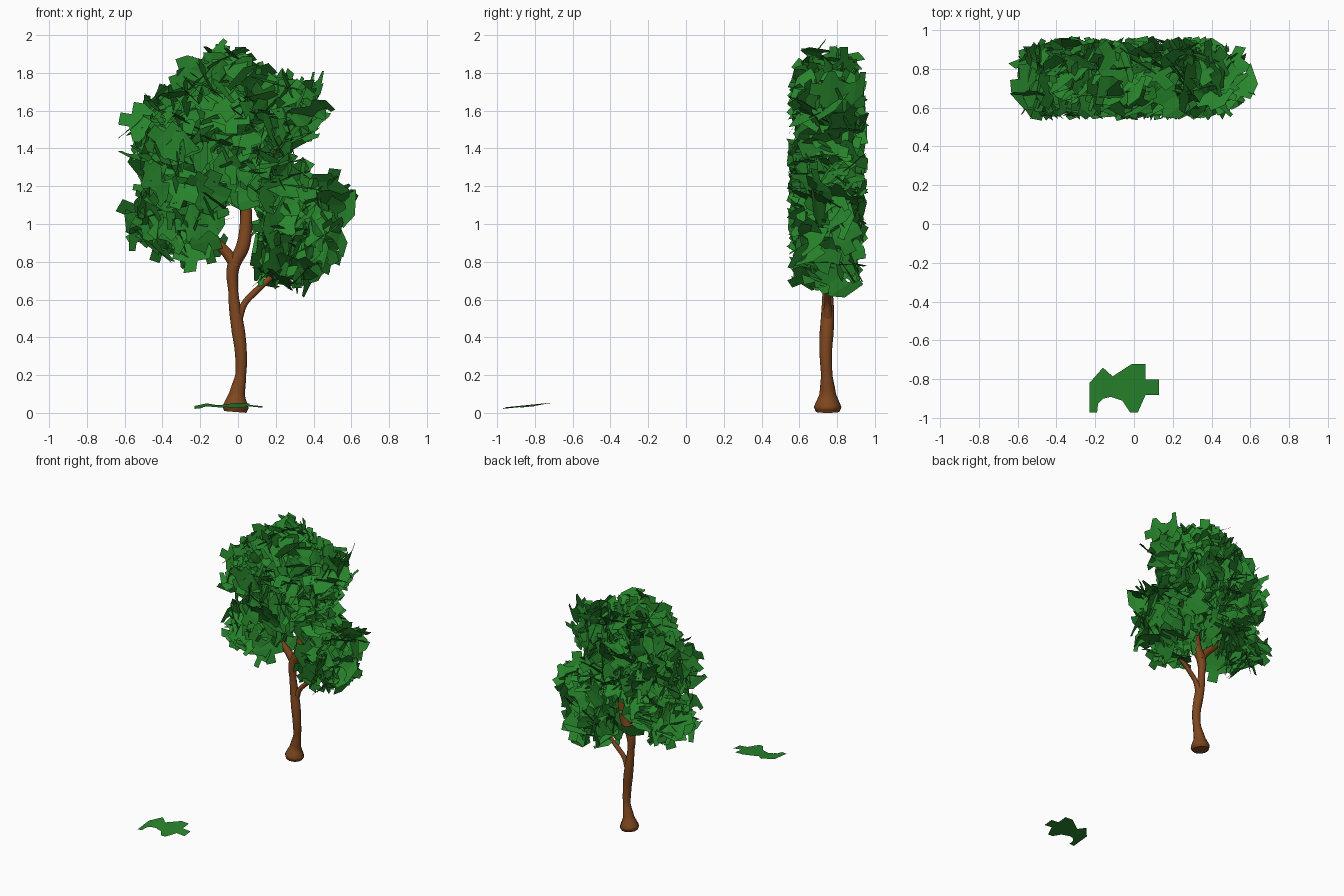
import bpy, bmesh, math, random
from mathutils import Matrix, Vector, Quaternion

if "Cube" in bpy.data.objects:
    bpy.data.objects.remove(bpy.data.objects["Cube"])

random.seed(5)
TREE_Y = 0.75


def material(name, color):
    m = bpy.data.materials.new(name)
    m.diffuse_color = (*color, 1)
    m.use_nodes = True
    m.node_tree.nodes["Principled BSDF"].inputs["Base Color"].default_value = m.diffuse_color
    return m


bark = material("bark", (0.21, 0.062, 0.014))
green = material("leaf_green", (0.021, 0.235, 0.025))


def limb(name, points):
    """Tapered round tube through (x, y offset, z, radius) points."""
    cu = bpy.data.curves.new(name, 'CURVE')
    cu.dimensions = '3D'
    cu.bevel_depth = 1.0
    cu.bevel_resolution = 3
    cu.resolution_u = 5
    cu.use_fill_caps = True
    sp = cu.splines.new('BEZIER')
    sp.bezier_points.add(len(points) - 1)
    for bp, (x, y, z, r) in zip(sp.bezier_points, points):
        bp.co = (x, TREE_Y + y, z)
        bp.radius = r
        bp.handle_left_type = bp.handle_right_type = 'AUTO'
    ob = bpy.data.objects.new(name, cu)
    bpy.context.collection.objects.link(ob)
    bpy.ops.object.select_all(action='DESELECT')
    ob.select_set(True)
    bpy.context.view_layer.objects.active = ob
    bpy.ops.object.convert(target='MESH')
    ob = bpy.context.object
    ob.data.materials.clear()
    ob.data.materials.append(bark)
    bpy.ops.object.shade_smooth_by_angle(angle=math.radians(50))


# Trunk with flared foot, then the forks
limb("trunk", [(-0.015, 0, 0.005, 0.062), (-0.013, 0, 0.03, 0.073), (-0.005, 0, 0.10, 0.044),
               (0.014, -0.005, 0.20, 0.030), (0.015, -0.01, 0.32, 0.033), (0.002, -0.005, 0.43, 0.037),
               (-0.013, 0, 0.53, 0.034), (-0.026, 0, 0.65, 0.027), (-0.026, 0, 0.77, 0.035),
               (0.025, 0, 0.88, 0.038), (0.042, 0.01, 1.0, 0.034), (0.042, 0.01, 1.15, 0.03),
               (0.07, 0, 1.4, 0.02), (0.08, 0, 1.62, 0.008)])
limb("left_branch", [(-0.01, 0, 0.78, 0.034), (-0.07, 0, 0.86, 0.028), (-0.15, 0, 0.94, 0.024),
                     (-0.22, 0.02, 1.08, 0.018), (-0.30, 0.02, 1.3, 0.008)])
limb("lower_right_branch", [(0.0, 0, 0.50, 0.026), (0.035, 0, 0.58, 0.018), (0.09, 0, 0.64, 0.018),
                            (0.2, 0, 0.75, 0.016), (0.3, 0, 0.95, 0.012), (0.44, 0, 1.1, 0.007)])
limb("upper_right_branch", [(0.043, 0, 1.15, 0.025), (0.15, 0, 1.3, 0.016), (0.27, 0, 1.5, 0.008)])
limb("top_left_branch", [(0.045, 0, 1.15, 0.025), (-0.02, 0, 1.35, 0.018), (-0.1, 0, 1.6, 0.008)])


# One ragged leaf card, creased along its length
OUTLINE = [(-.23, -.97), (-.19, -.97), (-.185, -.925), (-.16, -.9), (-.12, -.89), (-.06, -.91),
           (-.02, -.97), (.02, -.97), (.06, -.88), (.13, -.88), (.13, -.80), (.06, -.80),
           (.06, -.72), (-.01, -.72), (-.11, -.785), (-.16, -.74), (-.23, -.82)]
CREASE = [(-.23, -.003), (-.17, .003), (-.10, -.003), (0, .004), (.06, .001), (.13, -.006)]
CENTRE = Vector((-0.05, -0.845, 0))


def crease_height(x):
    for (x0, h0), (x1, h1) in zip(CREASE, CREASE[1:]):
        if x <= x1 + 1e-5:
            return h0 + (h1 - h0) * (x - x0) / (x1 - x0)
    return CREASE[-1][1]


def leaf_mesh():
    bm = bmesh.new()
    bm.faces.new([bm.verts.new((x, y, 0)) for x, y in OUTLINE])
    for x, _ in CREASE[1:-1]:
        bmesh.ops.bisect_plane(bm, geom=bm.verts[:] + bm.edges[:] + bm.faces[:],
                               plane_co=(x, 0, 0), plane_no=(1, 0, 0), dist=1e-5)
    for v in bm.verts:
        v.co.z = crease_height(v.co.x) + 0.10 * (v.co.y - CENTRE.y)
        v.co -= CENTRE
    me = bpy.data.meshes.new("leaf")
    bm.to_mesh(me)
    bm.free()
    me.materials.append(green)
    return me


leaf = leaf_mesh()
fallen = bpy.data.objects.new("fallen_leaf", leaf)
fallen.location = CENTRE + Vector((0, 0, 0.037))
bpy.context.collection.objects.link(fallen)

# Crown silhouette seen from the front (x, z)
CROWN = [(-.30, .76), (-.15, .76), (-.12, .9), (-.02, .95), (-.02, 1.13), (.08, 1.13), (.07, .63),
         (.44, .61), (.46, .72), (.56, .77), (.54, .95), (.65, 1.03), (.60, 1.22), (.50, 1.28),
         (.44, 1.25), (.30, 1.38), (.30, 1.42), (.50, 1.5), (.50, 1.86), (.30, 1.84), (.15, 1.78),
         (.10, 1.91), (-.10, 2.0), (-.26, 1.93), (-.34, 1.82), (-.4, 1.74), (-.54, 1.68),
         (-.60, 1.5), (-.60, 1.36), (-.52, 1.3), (-.56, 1.1), (-.65, 1.0), (-.5, .86)]


def inside(p):
    # the slab is thinner at its ends
    half = 0.205 - 0.06 * max(0, abs(p.x) / 0.65 - 0.75) / 0.25 - 0.06 * max(0, p.z - 1.8) / 0.2
    if abs(p.y - 0.75) > half:
        return False
    hit = False
    for (x0, z0), (x1, z1) in zip(CROWN, CROWN[1:] + CROWN[:1]):
        if (z0 > p.z) != (z1 > p.z) and p.x < x0 + (p.z - z0) * (x1 - x0) / (z1 - z0):
            hit = not hit
    return hit


def fits(points):
    """Nearly all corners in the silhouette, none beyond the outer limits."""
    if any(abs(p.x) > 0.65 or p.z > 2 or p.z < 0.61 or abs(p.y - 0.75) > 0.22 for p in points):
        return False
    return sum(not inside(p) for p in points) <= 2


# Crown: evenly random turns, each card then moved until it fits
corners = [v.co.copy() for v in leaf.vertices]
bm = bmesh.new()
for i in range(430):
    size = random.uniform(0.7, 1.0)
    turn = Quaternion([random.gauss(0, 1) for _ in range(4)]).normalized()
    base = Matrix.LocRotScale(None, turn, Vector((size,) * 3))
    shape = [base @ c for c in corners]
    for attempt in range(250):
        spot = Vector((random.uniform(-.62, .62), random.uniform(.58, .92), random.uniform(.65, 1.97)))
        if inside(spot) and fits([spot + c for c in shape]):
            start = len(bm.verts)
            bm.from_mesh(leaf)
            bm.verts.ensure_lookup_table()
            bmesh.ops.transform(bm, matrix=Matrix.Translation(spot) @ base, verts=bm.verts[start:])
            break
crown = bpy.data.meshes.new("crown_leaves")
bm.to_mesh(crown)
bm.free()
crown.materials.append(green)
bpy.context.collection.objects.link(bpy.data.objects.new("crown_leaves", crown))
